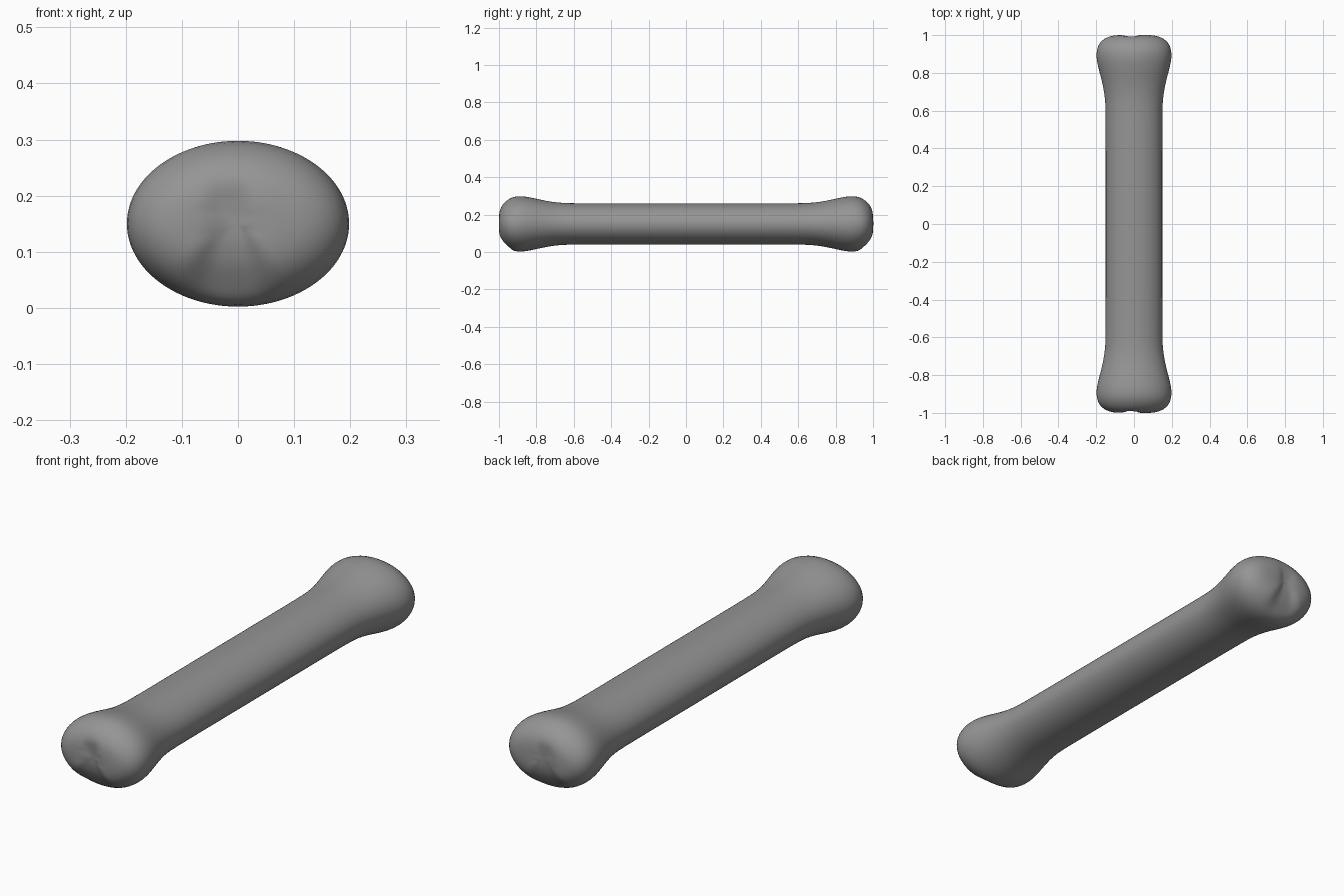
import bpy, bmesh, math
from math import sin, cos, pi, exp

if "Cube" in bpy.data.objects:
    bpy.data.objects.remove(bpy.data.objects["Cube"], do_unlink=True)

SIDES = 48
CENTRE_Z = 0.15

# Half profile: distance along the bone, half width, half height
PROFILE = [
    (0.0, 0.15, 0.11), (0.35, 0.15, 0.11), (0.6, 0.15, 0.11), (0.66, 0.153, 0.112),
    (0.72, 0.162, 0.118), (0.78, 0.176, 0.13), (0.83, 0.19, 0.142), (0.88, 0.2, 0.15),
    (0.92, 0.198, 0.147), (0.95, 0.188, 0.132), (0.972, 0.17, 0.115), (0.988, 0.145, 0.094),
    (0.997, 0.115, 0.073), (1.0, 0.085, 0.052), (1.002, 0.055, 0.034), (1.002, 0.025, 0.016),
]


def groove(x, z, end):
    """Depth of the notch between the two knuckles, wider and deeper low down."""
    low = 1 / (1 + exp((z + 0.06) / 0.018))
    width = 0.035 + 0.035 * low
    side = -0.015
    depth = (0.016 if end < 0 else 0.011) + 0.012 * low
    return depth * exp(-((x - side) / width) ** 4) / (1 + exp((z - 0.06) / 0.014))


def bone_point(x, y, z):
    end = 1 if y > 0 else -1
    fade = min(1, max(0, (abs(y) - 0.93) / 0.05))
    return (x, y - end * fade * groove(x, z, end), z + CENTRE_Z)


# Bone: elliptical rings joined from the front knob to the back knob
rings = [(-y, w, h) for y, w, h in reversed(PROFILE[1:])] + PROFILE
bm = bmesh.new()
loops = []
for y, w, h in rings:
    angles = [2 * pi * i / SIDES for i in range(SIDES)]
    loops.append([bm.verts.new(bone_point(w * cos(a), y, h * sin(a))) for a in angles])
for a, b in zip(loops, loops[1:]):
    for i in range(SIDES):
        j = (i + 1) % SIDES
        bm.faces.new((a[i], a[j], b[j], b[i]))

# End caps
for loop, y in ((loops[0], -1.002), (loops[-1], 1.002)):
    tip = bm.verts.new(bone_point(0, y, 0))
    for i in range(SIDES):
        bm.faces.new((loop[i], loop[(i + 1) % SIDES], tip))
bmesh.ops.recalc_face_normals(bm, faces=bm.faces)

mesh = bpy.data.meshes.new("bone")
bm.to_mesh(mesh)
bm.free()
for face in mesh.polygons:
    face.use_smooth = True
bone = bpy.data.objects.new("bone", mesh)
bpy.context.collection.objects.link(bone)
bone.modifiers.new("smooth", "SUBSURF").levels = 1
bone.modifiers["smooth"].render_levels = 1

# Grey material
grey = bpy.data.materials.new("bone grey")
grey.use_nodes = True
colour = (0.3, 0.3, 0.3, 1)
grey.diffuse_color = colour
grey.node_tree.nodes["Principled BSDF"].inputs["Base Color"].default_value = colour
mesh.materials.append(grey)
